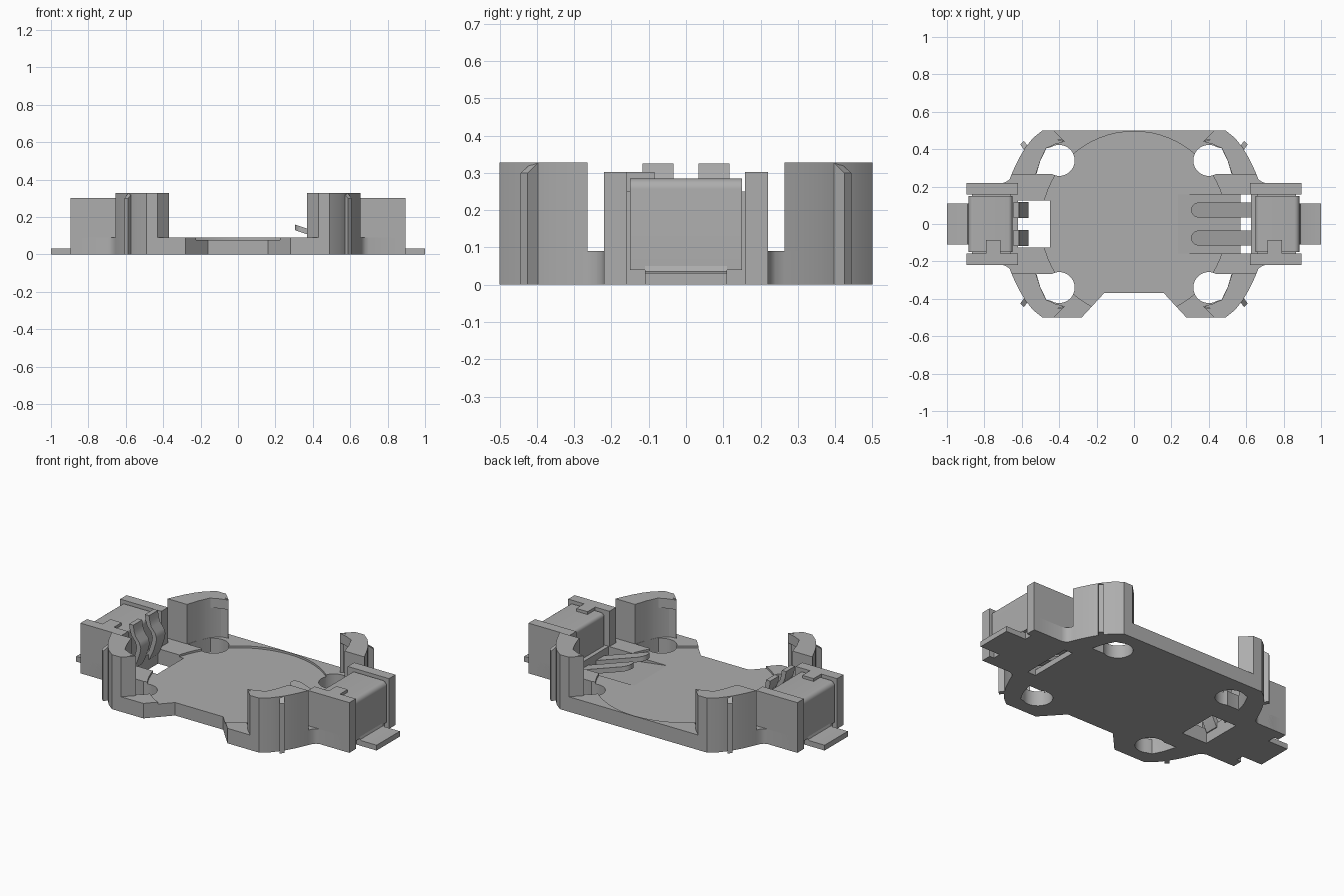
import bpy, bmesh, math

if "Cube" in bpy.data.objects:
    bpy.data.objects.remove(bpy.data.objects["Cube"], do_unlink=True)

grey = bpy.data.materials.new("plain grey")
grey.use_nodes = True
grey.diffuse_color = (0.42, 0.42, 0.42, 1)
grey.node_tree.nodes["Principled BSDF"].inputs["Base Color"].default_value = (0.42, 0.42, 0.42, 1)


def solid(name, low, high, smooth=True):
    """Closed solid between two matching outlines."""
    bm = bmesh.new()
    a = [bm.verts.new(p) for p in low]
    b = [bm.verts.new(p) for p in high]
    n = len(a)
    bm.faces.new(a[::-1])
    bm.faces.new(b)
    for i in range(n):
        j = (i + 1) % n
        bm.faces.new((a[i], a[j], b[j], b[i]))
    bmesh.ops.recalc_face_normals(bm, faces=bm.faces)
    me = bpy.data.meshes.new(name)
    bm.to_mesh(me)
    bm.free()
    me.materials.append(grey)
    ob = bpy.data.objects.new(name, me)
    bpy.context.collection.objects.link(ob)
    if smooth:
        activate(ob)
        bpy.ops.object.shade_smooth_by_angle(angle=math.radians(28))
    return ob


def activate(ob):
    bpy.ops.object.select_all(action='DESELECT')
    ob.select_set(True)
    bpy.context.view_layer.objects.active = ob


def plan(name, pts, z0, z1, sx=1, sy=1):
    """Top-view outline raised from z0 to z1."""
    return solid(name, [(x * sx, y * sy, z0) for x, y in pts],
                 [(x * sx, y * sy, z1) for x, y in pts])


def side(name, pts, y0, y1, sx=1):
    """Front-view profile drawn out from y0 to y1."""
    return solid(name, [(x * sx, y0, z) for x, z in pts],
                 [(x * sx, y1, z) for x, z in pts])


def rect(x0, x1, y0, y1):
    return [(x0, y0), (x1, y0), (x1, y1), (x0, y1)]


def arc(cx, cy, r, a0, a1, n):
    return [(cx + r * math.cos(math.radians(a0 + (a1 - a0) * i / n)),
             cy + r * math.sin(math.radians(a0 + (a1 - a0) * i / n))) for i in range(n + 1)]


def cut(target, cutter):
    cutter.hide_render = True
    activate(target)
    m = target.modifiers.new("cut", 'BOOLEAN')
    m.operation = 'DIFFERENCE'
    m.solver = 'EXACT'
    m.object = cutter
    bpy.ops.object.modifier_apply(modifier=m.name)
    bpy.data.objects.remove(cutter, do_unlink=True)


# Base plate
outer = [(.49, .5), (.54, .46), (.58, .41), (.61, .36), (.635, .31), (.655, .265)]
half = outer + [(.665, .24), (.68, .227), (.70, .22), (.86, .22)]
back = half + [(x, -y) for x, y in half[::-1]]
right = back + [(.28, -.5), (.16, -.37)]
base = plan("base_plate", right + [(-x, y) for x, y in right[::-1]], 0, .09)

# Round battery seat, contact windows and sloped trench
cut(base, plan("seat_cutter", arc(0, 0, .495, 0, 354.375, 63), .078, .3))
cut(base, plan("window_cutter", rect(-.62, -.45, -.125, .125), -.1, .3))
cut(base, plan("slot_cutter", rect(.57, .625, -.157, .157), -.1, .3))
cut(base, side("trench_cutter", [(.235, .078), (.235, .2), (.6, .2), (.6, .03)], -.157, .157))

# Corner holes
hole = arc(.40, .34, .083, 60, 300, 20) + [(.45, .266), (.522, .266), (.50, .34), (.468, .405)]
for sx in (-1, 1):
    for sy in (-1, 1):
        cut(base, plan("hole_cutter", [(x * sx, y * sy) for x, y in hole], -.1, .3))
activate(base)
bpy.ops.object.shade_smooth_by_angle(angle=math.radians(28))

# Corner walls with hooks and outside ribs
wall = [(.43, .5)] + outer + [(.525, .265), (.50, .34), (.47, .405), (.425, .447), (.385, .455)]
wall = wall + [(.37, .44)]
hook = [(.37, .44), (.42, .427), (.468, .405), (.44, .46)]
for sx, xn in ((-1, "right"), (1, "left")):
    for sy, yn in ((-1, "front"), (1, "back")):
        tag = f"{yn}_{xn}"
        plan(f"corner_wall_{tag}", wall, 0, .328, sx, sy)
        plan(f"hook_{tag}", hook, .27, .328, sx, sy)
        rib = [(.565, .412), (.587, .396), (.608, .425), (.588, .444)]
        ob = plan(f"rib_{tag}", rib, 0, .328, sx, sy)
        # Slope the outer end of the rib at its top
        for v in ob.data.vertices:
            if v.co.z > .3 and abs(v.co.x) > .5875:
                v.co.z = .30

# Terminal housings, one at each end
cover = [(.65, .04), (.65, .255)] + arc(.672, .263, .022, 180, 90, 5) \
    + arc(.857, .257, .028, 90, 0, 6) + [(.885, .04)]
tab = [(.84, 0), (.84, .05), (.885, .05), (.89, .036), (.90, .032), (1, .032), (1, 0)]
for sx, xn in ((-1, "right"), (1, "left")):
    plan(f"housing_core_{xn}", rect(.66, .865, -.16, .16), 0, .25, sx)
    side(f"terminal_cover_{xn}", cover, -.15, .15, sx)
    side(f"solder_tab_{xn}", tab, -.11, .11, sx)
    for sy, yn in ((-1, "front"), (1, "back")):
        plan(f"end_plate_{yn}_{xn}", rect(.62, .895, .158, .22), 0, .302, sx, sy)
    # Locking key joining the front plate to the cover
    plan(f"locking_key_{xn}", rect(.715, .79, -.17, -.085), .2, .302, sx)

# Flat spring arms, rising toward their rounded tips
for cy, yn in ((-.075, "front"), (.075, "back")):
    pts = arc(.345, cy, .04, 90, 270, 10) + [(.66, cy - .04), (.66, cy + .04)]
    arm = plan(f"spring_arm_{yn}", pts, 0, .03)
    for v in arm.data.vertices:
        v.co.z += .13 - .34 * (v.co.x - .305)

# Bowed upright springs at the other end
for cy, yn in ((-.075, "front"), (.075, "back")):
    path = [(-.66, .05), (-.615, .06), (-.59, .11), (-.57, .17), (-.565, .20),
            (-.575, .23), (-.60, .26), (-.61, .29), (-.615, .325)]
    back_path = [(x - .028, z + (.02 if z < .1 else 0)) for x, z in path]
    side(f"upright_spring_{yn}", path + back_path[::-1], cy - .042, cy + .042)
